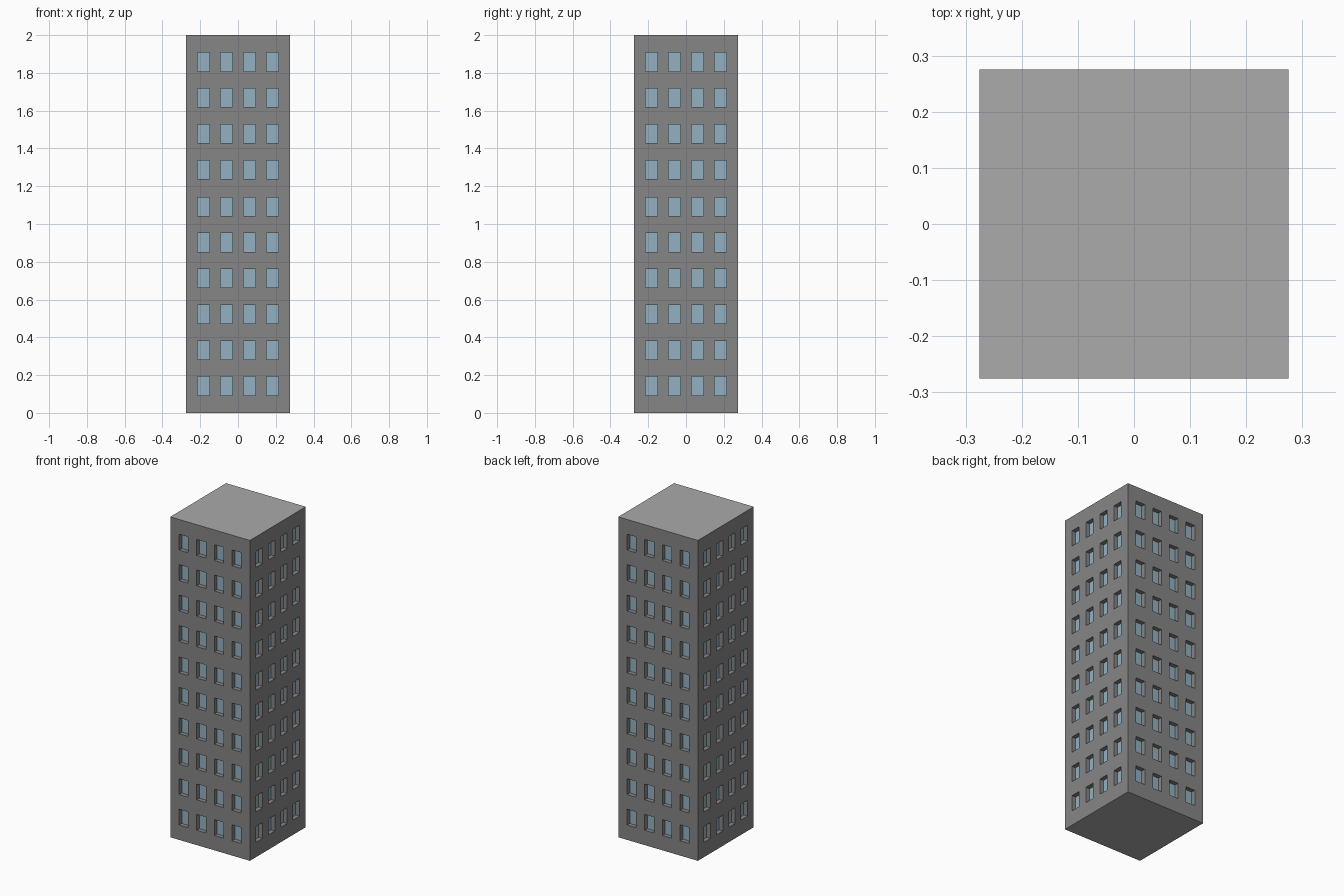
import bpy, bmesh, math
from mathutils import Matrix, Vector

if "Cube" in bpy.data.objects:
    bpy.data.objects.remove(bpy.data.objects["Cube"])

HALF, HEIGHT, DEPTH = 0.275, 2.0, 0.027
WIN_W, WIN_H = 0.063, 0.099
columns = [-0.183, -0.061, 0.061, 0.183]
rows = [0.142 + 0.19 * i + (0.006 if i > 5 else 0) for i in range(10)]


def material(name, color):
    mat = bpy.data.materials.new(name)
    mat.diffuse_color = color
    mat.use_nodes = True
    mat.node_tree.nodes["Principled BSDF"].inputs["Base Color"].default_value = mat.diffuse_color
    return mat


def make_object(name, bm, *mats):
    mesh = bpy.data.meshes.new(name)
    bm.to_mesh(mesh)
    bm.free()
    obj = bpy.data.objects.new(name, mesh)
    bpy.context.collection.objects.link(obj)
    for mat in mats:
        mesh.materials.append(mat)
    return obj


def quad(bm, m, pts):
    bm.faces.new([bm.verts.new(m @ Vector(p)) for p in pts])


def breaks(centres, size, lo, hi):
    return [lo] + [c + s * size / 2 for c in centres for s in (-1, 1)] + [hi]


xs = breaks(columns, WIN_W, -HALF, HALF)
zs = breaks(rows, WIN_H, 0, HEIGHT)
walls, glass = bmesh.new(), bmesh.new()

# Four walls: window cells become recessed reveals with a pane at the back
for side in range(4):
    m = Matrix.Rotation(side * math.pi / 2, 4, 'Z')
    y0, y1 = -HALF, -HALF + DEPTH
    for i, (a, b) in enumerate(zip(xs, xs[1:])):
        for j, (c, d) in enumerate(zip(zs, zs[1:])):
            ring = [(a, c), (b, c), (b, d), (a, d)]
            if i % 2 and j % 2:
                for (p, q), (r, s) in zip(ring, ring[1:] + ring[:1]):
                    quad(walls, m, [(p, y0, q), (r, y0, s), (r, y1, s), (p, y1, q)])
                quad(glass, m, [(x, y1, z) for x, z in ring])
            else:
                quad(walls, m, [(x, y0, z) for x, z in ring])
bmesh.ops.remove_doubles(walls, verts=walls.verts, dist=1e-4)

# Roof and base in a lighter grey
slabs = bmesh.new()
corners = [(-HALF, -HALF), (HALF, -HALF), (HALF, HALF), (-HALF, HALF)]
quad(slabs, Matrix(), [(x, y, HEIGHT) for x, y in corners])
quad(slabs, Matrix(), [(x, y, 0) for x, y in reversed(corners)])

make_object("tower_walls", walls, material("wall_grey", (0.24, 0.24, 0.24, 1)))
make_object("roof_and_base", slabs, material("roof_grey", (0.404, 0.404, 0.404, 1)))
make_object("window_panes", glass, material("glass", (0.295, 0.44, 0.54, 1)))
